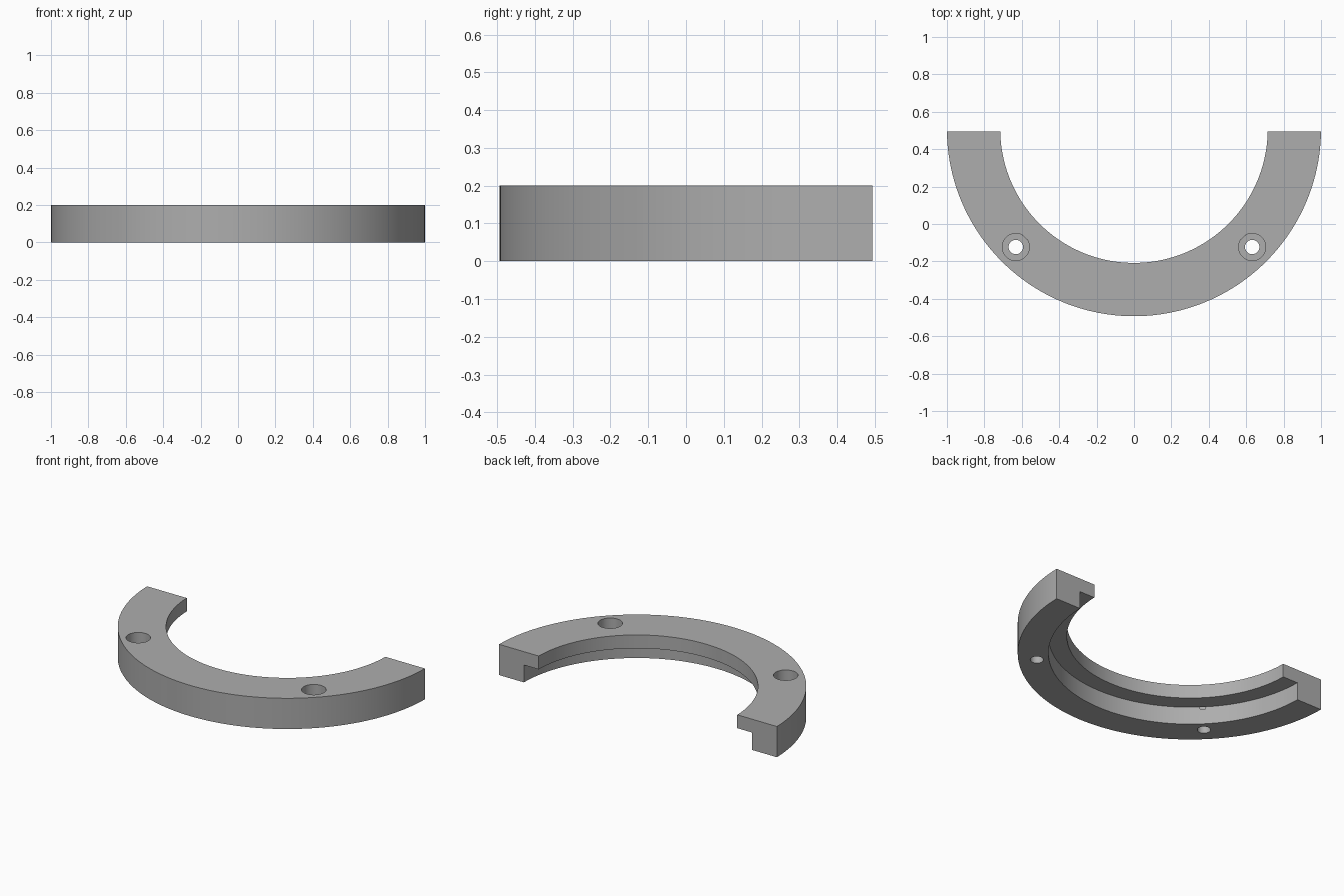
import bpy, bmesh
from math import asin, pi, cos, sin

old = bpy.data.objects.get("Cube")
if old:
    bpy.data.objects.remove(old, do_unlink=True)

CENTRE_Y = 0.507      # ring axis, just behind the cut ends
GAP = 0.013           # distance from ring axis to the cut ends
HEIGHT = 0.2
SEGMENTS = 96

grey = bpy.data.materials.new("plain grey")
grey.use_nodes = True
colour = (0.42, 0.42, 0.42, 1)
grey.diffuse_color = colour
grey.node_tree.nodes["Principled BSDF"].inputs["Base Color"].default_value = colour


def finish(name, bm):
    bmesh.ops.recalc_face_normals(bm, faces=bm.faces)
    mesh = bpy.data.meshes.new(name)
    bm.to_mesh(mesh)
    bm.free()
    mesh.materials.append(grey)
    obj = bpy.data.objects.new(name, mesh)
    bpy.context.collection.objects.link(obj)
    return obj


# Half ring: L-shaped section (radius, z) swept round, ends lying in one plane
section = [(0.822, 0), (1, 0), (1, HEIGHT), (0.715, HEIGHT),
           (0.715, 0.113), (0.822, 0.113)]
bm = bmesh.new()
rings = []
for i in range(SEGMENTS + 1):
    ring = []
    for r, z in section:
        trim = asin(GAP / r)
        a = pi + trim + (pi - 2 * trim) * i / SEGMENTS
        ring.append(bm.verts.new((r * cos(a), CENTRE_Y + r * sin(a), z)))
    rings.append(ring)
n = len(section)
for a, b in zip(rings, rings[1:]):
    for k in range(n):
        bm.faces.new((a[k], a[(k + 1) % n], b[(k + 1) % n], b[k]))
bm.faces.new(rings[0])
bm.faces.new(rings[-1])
half_ring = finish("half_ring", bm)


# Counterbored screw holes: one stepped cutter on each side
def hole_cutter(name, x, y):
    steps = [(0.0385, -0.05), (0.0385, 0.1), (0.0725, 0.1), (0.0725, 0.25)]
    count = 40
    bm = bmesh.new()
    loops = [[bm.verts.new((x + r * cos(2 * pi * i / count),
                            y + r * sin(2 * pi * i / count), z))
              for i in range(count)] for r, z in steps]
    for a, b in zip(loops, loops[1:]):
        for i in range(count):
            j = (i + 1) % count
            bm.faces.new((a[i], a[j], b[j], b[i]))
    bm.faces.new(loops[0])
    bm.faces.new(loops[-1])
    cutter = finish(name, bm)
    cutter.hide_render = True
    return cutter


bpy.ops.object.select_all(action="DESELECT")
bpy.context.view_layer.objects.active = half_ring
half_ring.select_set(True)
for side, sign in (("left", 1), ("right", -1)):
    cutter = hole_cutter(side + "_hole_cutter", sign * 0.632, -0.123)
    mod = half_ring.modifiers.new(side + "_hole", "BOOLEAN")
    mod.operation = "DIFFERENCE"
    mod.solver = "EXACT"
    mod.object = cutter
    bpy.ops.object.modifier_apply(modifier=mod.name)
    bpy.data.objects.remove(cutter, do_unlink=True)

bpy.ops.object.shade_smooth_by_angle(angle=pi / 6)
